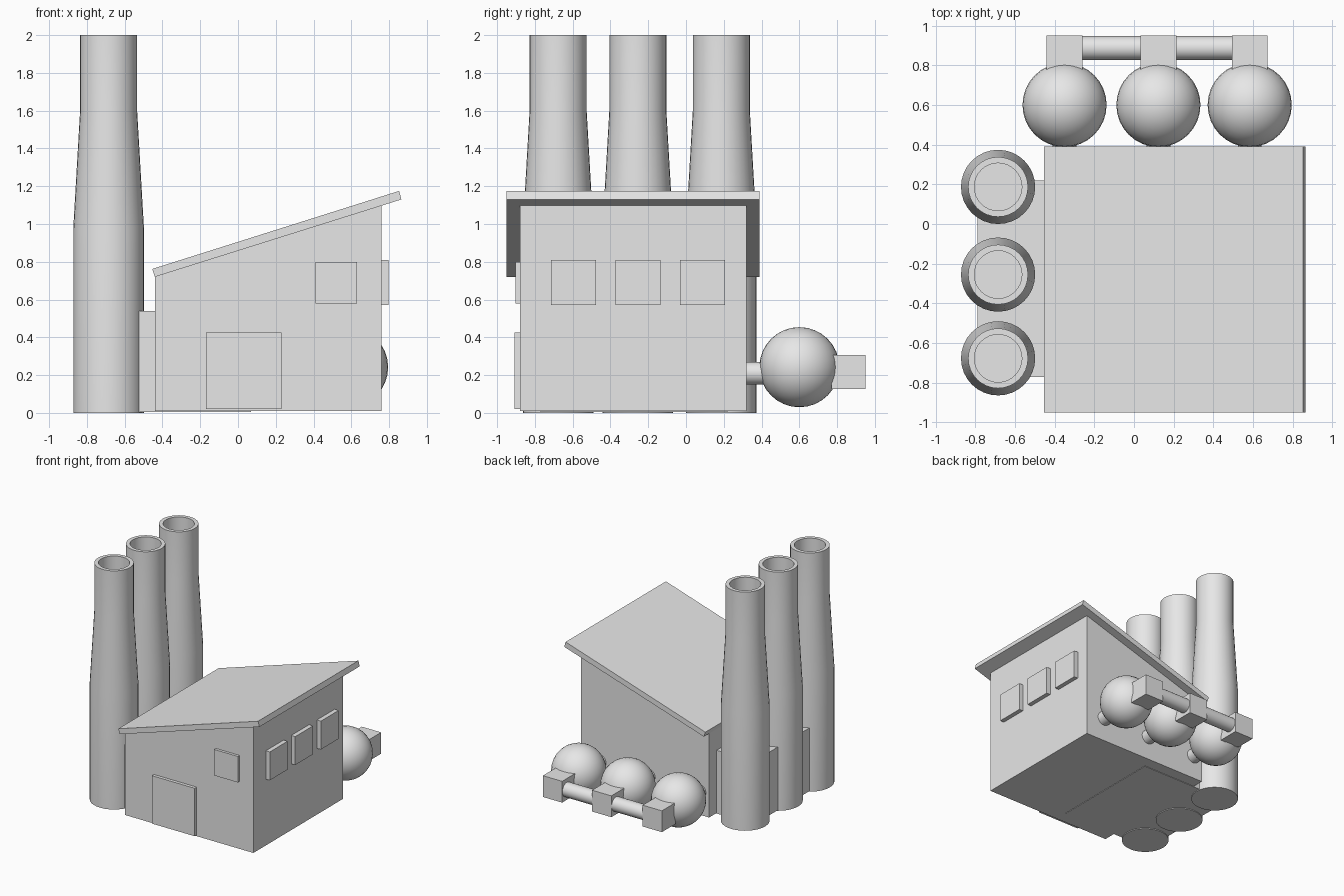
import bpy, bmesh, math
from mathutils import Vector

default = bpy.data.objects.get("Cube")
if default:
    bpy.data.objects.remove(default, do_unlink=True)

# Single material
grey = bpy.data.materials.new("light grey")
grey.use_nodes = True
colour = (0.8, 0.8, 0.8, 1)
grey.diffuse_color = colour
grey.node_tree.nodes["Principled BSDF"].inputs["Base Color"].default_value = colour


def finish(name, bm, smooth=False):
    bmesh.ops.recalc_face_normals(bm, faces=bm.faces)
    mesh = bpy.data.meshes.new(name)
    bm.to_mesh(mesh)
    bm.free()
    obj = bpy.data.objects.new(name, mesh)
    bpy.context.collection.objects.link(obj)
    mesh.materials.append(grey)
    if smooth:
        bpy.ops.object.select_all(action='DESELECT')
        obj.select_set(True)
        bpy.context.view_layer.objects.active = obj
        bpy.ops.object.shade_smooth_by_angle(angle=math.radians(30))
    return obj


def extrude_profile(name, points, y0, y1):
    """Extrude an x-z outline along y."""
    bm = bmesh.new()
    face = bm.faces.new([bm.verts.new((x, y0, z)) for x, z in points])
    result = bmesh.ops.extrude_face_region(bm, geom=[face])
    moved = [v for v in result["geom"] if isinstance(v, bmesh.types.BMVert)]
    bmesh.ops.translate(bm, verts=moved, vec=(0, y1 - y0, 0))
    return finish(name, bm)


def box(name, x, y, z):
    return extrude_profile(name, [(x[0], z[0]), (x[1], z[0]), (x[1], z[1]), (x[0], z[1])], *y)


def pipe(name, start, end, radius):
    start, end = Vector(start), Vector(end)
    axis = end - start
    bm = bmesh.new()
    bmesh.ops.create_cone(bm, cap_ends=True, segments=32, radius1=radius,
                          radius2=radius, depth=axis.length)
    bmesh.ops.rotate(bm, verts=bm.verts, matrix=axis.to_track_quat('Z', 'Y').to_matrix())
    bmesh.ops.translate(bm, verts=bm.verts, vec=(start + end) / 2)
    return finish(name, bm, True)


def lathe(name, profile, centre, sides=32):
    """Spin a radius-height outline into a capped solid."""
    bm = bmesh.new()
    rings = []
    for r, z in profile:
        rings.append([bm.verts.new((centre[0] + r * math.cos(math.tau * i / sides),
                                    centre[1] + r * math.sin(math.tau * i / sides), z))
                      for i in range(sides)])
    for low, high in zip(rings, rings[1:]):
        for i in range(sides):
            j = (i + 1) % sides
            bm.faces.new((low[i], low[j], high[j], high[i]))
    bm.faces.new(rings[0])
    bm.faces.new(rings[-1])
    return finish(name, bm, True)


# Main building with sloping top, and its overhanging roof slab
extrude_profile("main_building", [(-0.44, 0.01), (0.76, 0.01), (0.76, 1.1), (-0.44, 0.725)],
                -0.88, 0.32)
extrude_profile("sloped_roof", [(-0.44, 0.72), (0.865, 1.13), (0.853, 1.175), (-0.454, 0.762)],
                -0.95, 0.39)

# Low annex that links the chimneys to the building
box("chimney_annex", (-0.79, 0.07), (-0.77, 0.22), (0.006, 0.54))

# Hollow tapering chimneys
stack = [(0.187, 0), (0.187, 0.98), (0.151, 1.6), (0.151, 2), (0.12, 2), (0.12, 1.4)]
for i, y in enumerate((-0.677, -0.255, 0.187)):
    lathe(f"chimney_{i + 1}", stack, (-0.685, y))

# Door and windows
box("front_door", (-0.17, 0.23), (-0.907, -0.87), (0.02, 0.425))
box("front_window", (0.41, 0.63), (-0.903, -0.87), (0.58, 0.8))
for i, y in enumerate((-0.595, -0.255, 0.087)):
    box(f"side_window_{i + 1}", (0.75, 0.797), (y - 0.119, y + 0.119), (0.57, 0.81))

# Spherical tanks with wall pipes and rear valve boxes
tanks = (-0.35, 0.123, 0.583)
for i, x in enumerate(tanks):
    bm = bmesh.new()
    bmesh.ops.create_uvsphere(bm, u_segments=32, v_segments=16, radius=0.212)
    bmesh.ops.translate(bm, verts=bm.verts, vec=(x, 0.6, 0.242))
    finish(f"tank_{i + 1}", bm, True)
    pipe(f"wall_pipe_{i + 1}", (x, 0.3, 0.21), (x, 0.5, 0.21), 0.06)
    box(f"valve_box_{i + 1}", (x - 0.09, x + 0.09), (0.77, 0.95), (0.127, 0.307))

# Pipe joining the valve boxes
pipe("rear_pipe", (tanks[0], 0.887, 0.215), (tanks[-1], 0.887, 0.215), 0.06)
